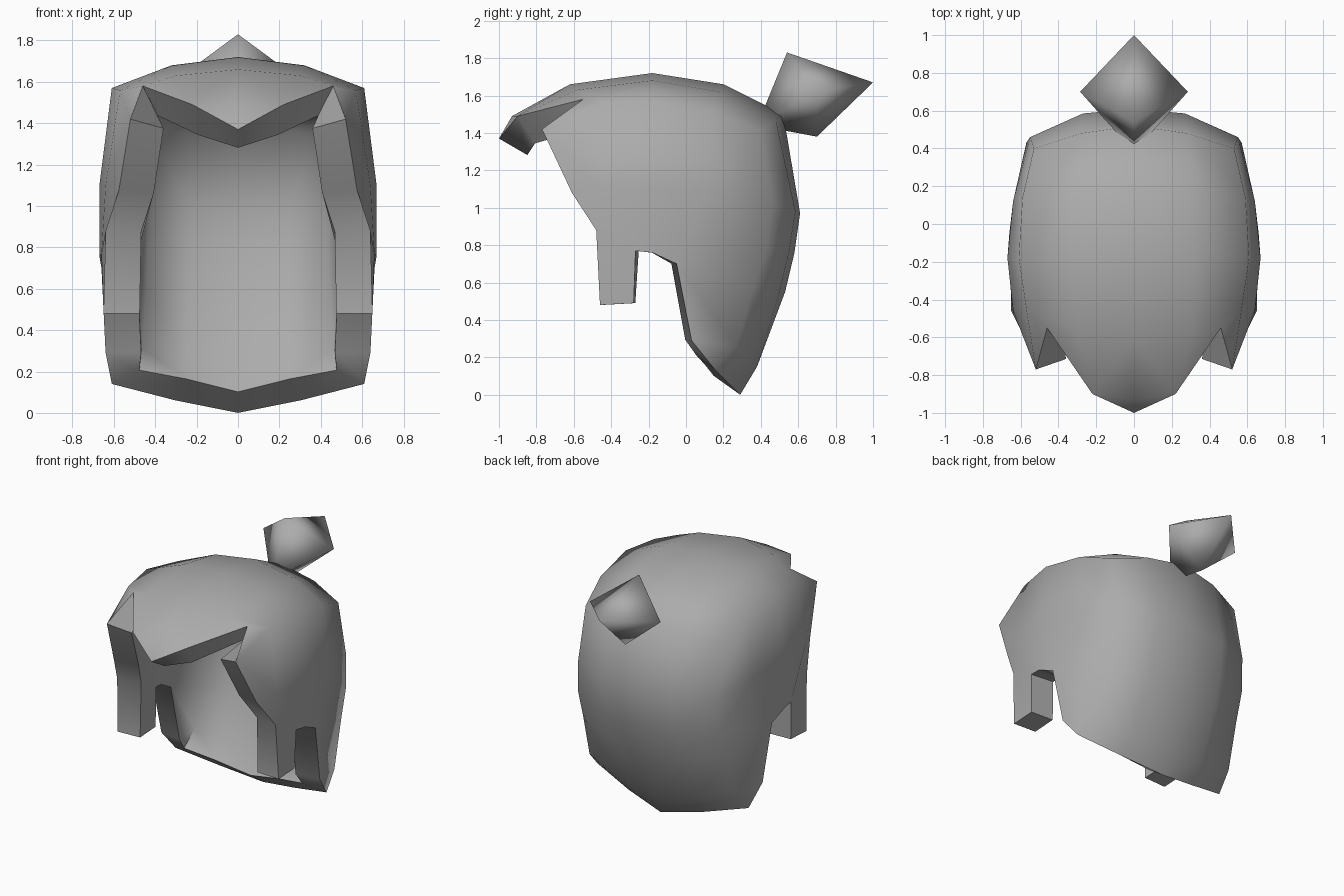
import bpy, bmesh
from mathutils import Vector

if "Cube" in bpy.data.objects:
    bpy.data.objects.remove(bpy.data.objects["Cube"])

# Dark grey hair colour
grey = bpy.data.materials.new("dark_grey")
grey.diffuse_color = (.41, .41, .41, 1)
grey.use_nodes = True
grey.node_tree.nodes["Principled BSDF"].inputs["Base Color"].default_value = grey.diffuse_color


def make_object(name, bm):
    mesh = bpy.data.meshes.new(name)
    bm.to_mesh(mesh)
    bm.free()
    mesh.materials.append(grey)
    ob = bpy.data.objects.new(name, mesh)
    bpy.context.collection.objects.link(ob)
    bpy.ops.object.select_all(action='DESELECT')
    ob.select_set(True)
    bpy.context.view_layer.objects.active = ob
    return ob


def loft(bm, a, b):
    # Skin two rows of vertices
    for i in range(min(len(a), len(b)) - 1):
        bm.faces.new((a[i], a[i + 1], b[i + 1], b[i]))


# Hair shell: half of the outer surface, rows run from the centre back to the front edge
bm = bmesh.new()


def row(*pts):
    return [bm.verts.new(p) for p in pts]


hem = row((0, .29, 0), (.3, .23, .06), (.61, .15, .14))
nape = row((0, .38, .15), (.3, .34, .19), (.59, .27, .26), (.64, .03, .29))
low = row((0, .53, .55), (.28, .5, .55), (.58, .36, .58))
ear = row((0, .58, .76), (.28, .55, .76), (.57, .43, .78), (.66, -.05, .70),
          (.67, -.18, .76), (.66, -.27, .77), (.64, -.48, .88))
temple = row((0, .61, .97), (.27, .585, .98), (.55, .46, 1.02), (.64, .12, 1.1),
             (.67, -.18, 1.1), (.64, -.46, 1.1), (.575, -.61, 1.08))
crown = row((0, .52, 1.5), (.28, .48, 1.47), (.53, .40, 1.41), (.59, .14, 1.51),
            (.61, -.18, 1.57), (.57, -.45, 1.56), (.52, -.77, 1.42))

loft(bm, hem, nape)
bm.faces.new((hem[2], nape[3], nape[2]))
loft(bm, nape, low)
loft(bm, low, ear)
bm.faces.new((nape[2], nape[3], ear[3], low[2]))
bm.faces.new((low[2], ear[3], ear[2]))
loft(bm, ear, temple)
loft(bm, temple, crown)

# Sideburn
burn = row((.65, -.28, .49), (.65, -.46, .48))
loft(bm, burn, ear[5:7])

# Top of the head and pointed fringe
top = [crown[:3],
       row((0, .2, 1.66), (.31, .18, 1.62)) + [crown[3]],
       row((0, -.18, 1.72), (.32, -.18, 1.68)) + [crown[4]],
       row((0, -.62, 1.66), (.3, -.58, 1.63)) + [crown[5]],
       row((0, -.93, 1.49), (.22, -.9, 1.49), (.46, -.55, 1.58))]
for a, b in zip(top, top[1:]):
    loft(bm, a, b)
tip = bm.verts.new((0, -1, 1.37))
bm.faces.new((top[4][0], top[4][1], tip))
bm.faces.new((crown[5], crown[6], top[4][2]))

bmesh.ops.recalc_face_normals(bm, faces=bm.faces)
mid = Vector((0, -.1, .9))
if sum(f.normal.dot(f.calc_center_median() - mid) for f in bm.faces) < 0:
    bmesh.ops.reverse_faces(bm, faces=bm.faces)

hair = make_object("hair_shell", bm)
mirror = hair.modifiers.new("mirror", 'MIRROR')
mirror.use_clip = True
solid = hair.modifiers.new("thickness", 'SOLIDIFY')
solid.thickness = .175
solid.offset = -1
for m in ("mirror", "thickness"):
    bpy.ops.object.modifier_apply(modifier=m)
bpy.ops.object.shade_smooth_by_angle(angle=1.3)

# Hair bun: skewed octahedron
bm = bmesh.new()
front, crest, back, under = [bm.verts.new(p) for p in
                             ((0, .38, 1.44), (0, .54, 1.83), (0, 1, 1.67), (0, .70, 1.38))]
loop = [front, crest, back, under]
for s in (-1, 1):
    side = bm.verts.new((s * .285, .7, 1.62))
    for i in range(4):
        bm.faces.new((loop[i], loop[(i + 1) % 4], side))
bmesh.ops.recalc_face_normals(bm, faces=bm.faces)
make_object("hair_bun", bm)
bpy.ops.object.shade_smooth()
